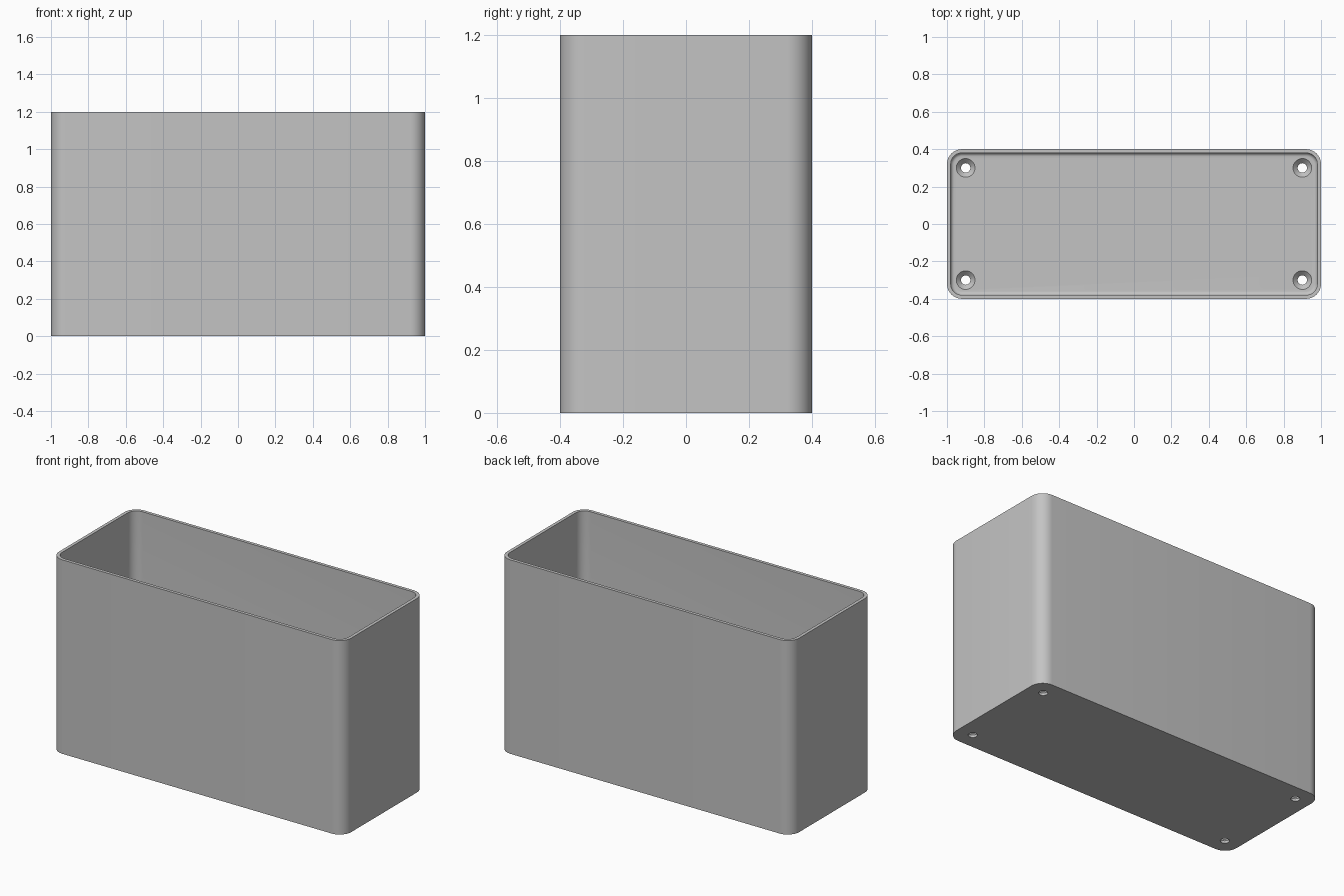
import bpy, bmesh, math

if "Cube" in bpy.data.objects:
    bpy.data.objects.remove(bpy.data.objects["Cube"])

HX, HY, HEIGHT = 1.0, 0.4, 1.2
WALL, FLOOR, RADIUS, FILLET = 0.02, 0.04, 0.08, 0.02
ARC = 10

grey = bpy.data.materials.new("plain grey")
grey.diffuse_color = (0.55, 0.55, 0.55, 1)
grey.use_nodes = True
grey.node_tree.nodes["Principled BSDF"].inputs["Base Color"].default_value = grey.diffuse_color


def ring(bm, inset, z):
    """Rounded rectangle loop, moved inwards by inset."""
    r = RADIUS - inset
    verts = []
    for i, (sx, sy) in enumerate([(1, 1), (-1, 1), (-1, -1), (1, -1)]):
        for k in range(ARC + 1):
            a = math.pi / 2 * (i + k / ARC)
            verts.append(bm.verts.new((sx * (HX - RADIUS) + r * math.cos(a),
                                       sy * (HY - RADIUS) + r * math.sin(a), z)))
    return verts


def make_object(name, bm):
    bmesh.ops.recalc_face_normals(bm, faces=bm.faces)
    mesh = bpy.data.meshes.new(name)
    bm.to_mesh(mesh)
    bm.free()
    mesh.materials.append(grey)
    ob = bpy.data.objects.new(name, mesh)
    bpy.context.collection.objects.link(ob)
    return ob


def loft(bm, rings):
    """Skin consecutive loops and cap both ends."""
    n = len(rings[0])
    for a, b in zip(rings, rings[1:]):
        for i in range(n):
            j = (i + 1) % n
            bm.faces.new((a[i], a[j], b[j], b[i]))
    bm.faces.new(rings[0])
    bm.faces.new(rings[-1])


# Open box: outer wall, rim, inner wall, fillet down to the floor
profile = [(0, 0), (0, HEIGHT), (WALL, HEIGHT)]
for k in range(7):
    a = math.pi / 2 * k / 6
    profile.append((WALL + FILLET * (1 - math.cos(a)),
                    FLOOR + FILLET * (1 - math.sin(a))))
bm = bmesh.new()
loft(bm, [ring(bm, inset, z) for inset, z in profile])
box = make_object("open_box", bm)

# Countersunk screw holes in the four corners of the floor
bm = bmesh.new()
for x in (-0.9, 0.9):
    for y in (-0.3, 0.3):
        loft(bm, [[bm.verts.new((x + r * math.cos(math.tau * i / 32),
                                 y + r * math.sin(math.tau * i / 32), z))
                   for i in range(32)]
                  for r, z in [(0.025, -0.05), (0.025, FLOOR - 0.025),
                               (0.05, FLOOR), (0.05, FLOOR + 0.02)]])
cutter = make_object("screw_hole_cutter", bm)
cutter.hide_render = True

bpy.context.view_layer.objects.active = box
box.select_set(True)
cut = box.modifiers.new("screw_holes", 'BOOLEAN')
cut.operation = 'DIFFERENCE'
cut.solver = 'EXACT'
cut.object = cutter
bpy.ops.object.modifier_apply(modifier=cut.name)
bpy.data.objects.remove(cutter)

bpy.ops.object.shade_smooth_by_angle(angle=math.radians(30))
